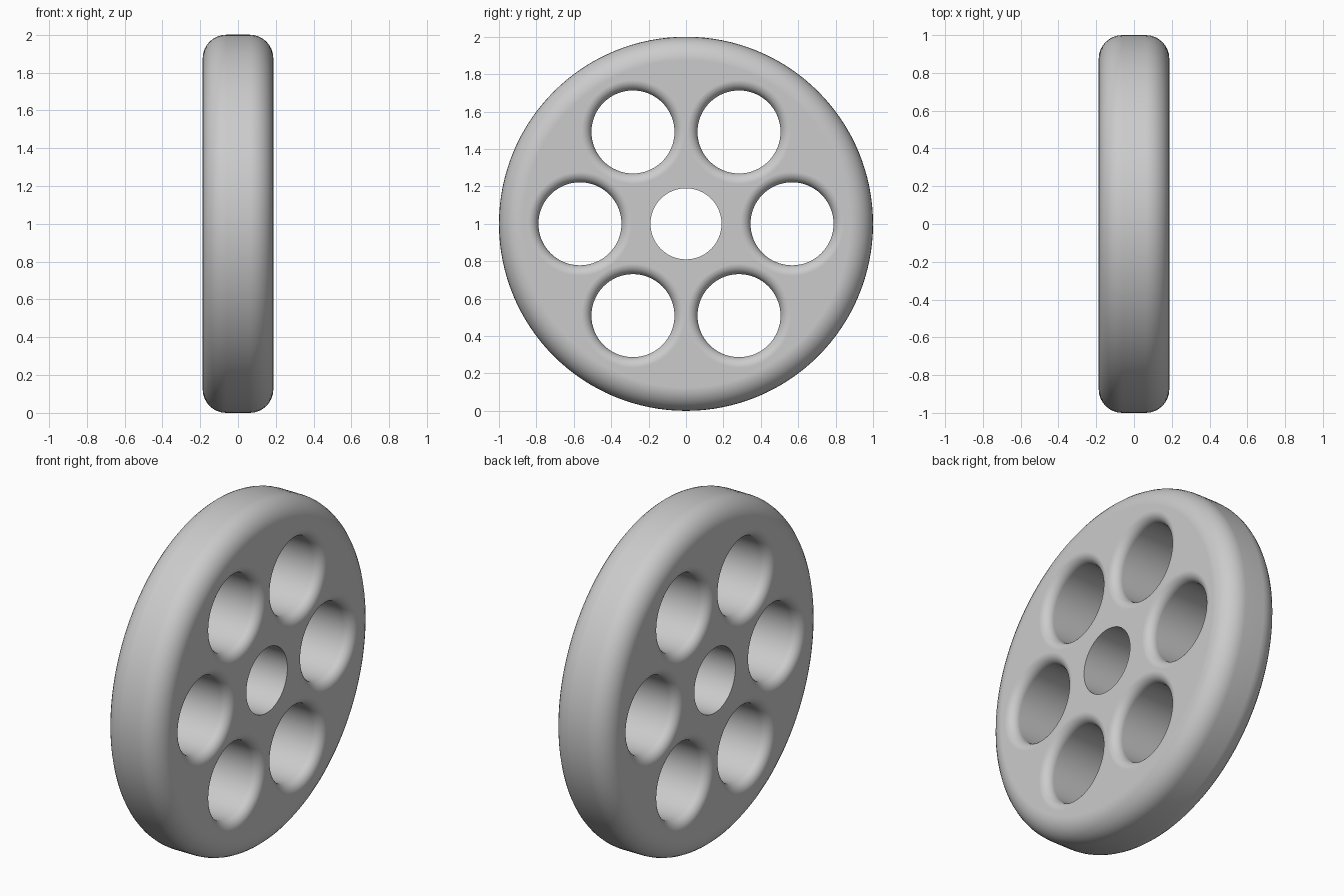
import bpy, bmesh
from math import cos, sin, pi, radians
from mathutils import Matrix, Vector

cube = bpy.data.objects.get("Cube")
if cube:
    bpy.data.objects.remove(cube, do_unlink=True)

HALF = 0.187        # half thickness along x
EDGE = 0.125        # rounding of the outer rim
LIP = 0.055         # rounding of the spoke holes
HOLE = 0.222        # spoke hole radius
RING = 0.567        # distance of spoke holes from the axle
BORE = 0.19         # axle hole radius
STEPS = 8

grey = bpy.data.materials.new("light_grey")
grey.use_nodes = True
colour = (0.6, 0.6, 0.6, 1)
grey.diffuse_color = colour
grey.node_tree.nodes["Principled BSDF"].inputs["Base Color"].default_value = colour


def lathe(name, profile, segments, y=0, z=1):
    """Closed solid turned around the x axis from (x, radius) points."""
    bm = bmesh.new()
    rings = []
    for x, r in profile:
        rings.append([bm.verts.new((x, y + r * cos(2 * pi * i / segments),
                                    z + r * sin(2 * pi * i / segments)))
                      for i in range(segments)])
    for a, b in zip(rings, rings[1:]):
        for i in range(segments):
            j = (i + 1) % segments
            bm.faces.new((a[i], a[j], b[j], b[i]))
    bm.faces.new(rings[0])
    bm.faces.new(rings[-1])
    bmesh.ops.recalc_face_normals(bm, faces=bm.faces)
    mesh = bpy.data.meshes.new(name)
    bm.to_mesh(mesh)
    bm.free()
    mesh.materials.append(grey)
    obj = bpy.data.objects.new(name, mesh)
    bpy.context.collection.objects.link(obj)
    return obj


def mirrored(half):
    """Mirror a half profile, given from the outer face inwards."""
    return half + [(-x, r) for x, r in reversed(half)]


angles = [pi / 2 * i / STEPS for i in range(STEPS + 1)]

# Rounded disc
rim = [(-HALF + EDGE * (1 - sin(a)), 1 - EDGE * (1 - cos(a))) for a in reversed(angles)]
rim = [(-HALF + EDGE * (1 - cos(a)), 1 - EDGE * (1 - sin(a))) for a in angles]
wheel = lathe("wheel", mirrored(rim), 128)

# Cutters: six flared spoke holes and one straight axle hole
flare = [(-HALF + LIP * (1 - cos(a)), HOLE + LIP * (1 - sin(a))) for a in angles]
flare[0] = (-HALF, HOLE + LIP)
flare.insert(0, (-HALF - LIP, HOLE + LIP))
cutters = [lathe("axle_hole_cutter", [(-HALF - LIP, BORE), (HALF + LIP, BORE)], 64)]
for k in range(6):
    a = k * pi / 3
    cutters.append(lathe("spoke_hole_cutter", mirrored(flare), 64,
                         RING * cos(a), 1 + RING * sin(a)))

for cutter in cutters:
    cutter.hide_render = True
    cut = wheel.modifiers.new("hole", 'BOOLEAN')
    cut.operation = 'DIFFERENCE'
    cut.solver = 'EXACT'
    cut.object = cutter

# Apply the cuts, then drop the cutters
bpy.ops.object.select_all(action='DESELECT')
bpy.context.view_layer.objects.active = wheel
wheel.select_set(True)
for mod in list(wheel.modifiers):
    bpy.ops.object.modifier_apply(modifier=mod.name)
for cutter in cutters:
    bpy.data.objects.remove(cutter, do_unlink=True)

# Smooth roundings with flat side faces and a crisp axle hole
bpy.ops.object.shade_smooth_by_angle(angle=radians(35))
weighted = wheel.modifiers.new("even_shading", 'WEIGHTED_NORMAL')
weighted.keep_sharp = True
